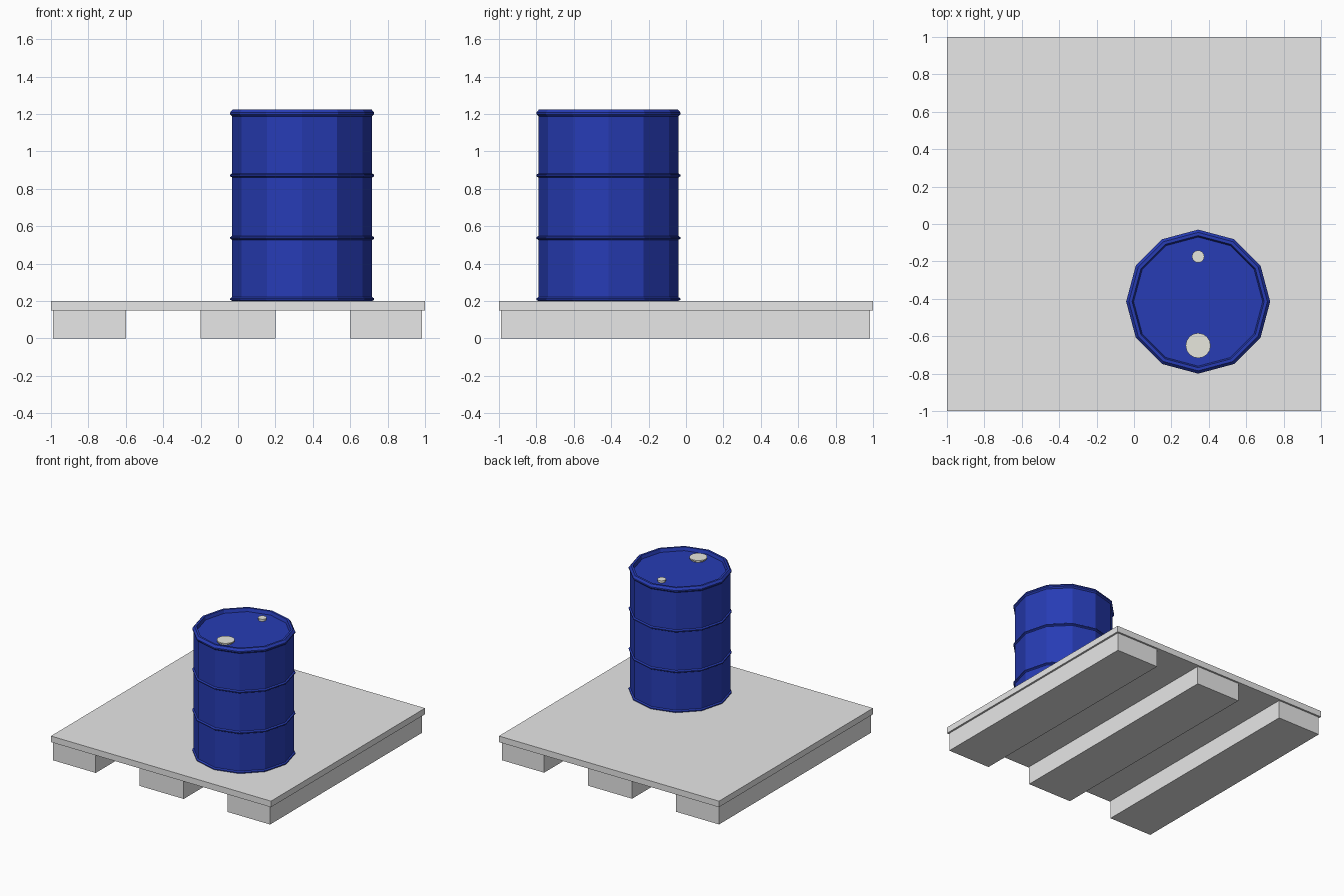
import bpy, bmesh, math

if "Cube" in bpy.data.objects:
    bpy.data.objects.remove(bpy.data.objects["Cube"])


def material(name, rgb):
    m = bpy.data.materials.new(name)
    m.diffuse_color = (*rgb, 1)
    m.use_nodes = True
    m.node_tree.nodes["Principled BSDF"].inputs["Base Color"].default_value = m.diffuse_color
    return m


blue = material("drum blue", (0.02, 0.045, 0.46))
grey = material("pallet grey", (0.8, 0.8, 0.8))
cream = material("cap off white", (0.8, 0.8, 0.73))


def finish(name, bm, mat):
    bmesh.ops.recalc_face_normals(bm, faces=bm.faces)
    me = bpy.data.meshes.new(name)
    bm.to_mesh(me)
    bm.free()
    me.materials.append(mat)
    ob = bpy.data.objects.new(name, me)
    bpy.context.collection.objects.link(ob)
    return ob


def box(name, x0, x1, y0, y1, z0, z1, mat):
    bm = bmesh.new()
    bmesh.ops.create_cube(bm, size=1)
    for v in bm.verts:
        v.co = ((x0 + x1) / 2 + v.co.x * (x1 - x0),
                (y0 + y1) / 2 + v.co.y * (y1 - y0),
                (z0 + z1) / 2 + v.co.z * (z1 - z0))
    return finish(name, bm, mat)


def lathe(name, cx, cy, profile, sides, mat):
    """Turn (radius, z) points around a vertical axis and cap both ends."""
    bm = bmesh.new()
    angles = [2 * math.pi * i / sides for i in range(sides)]
    rings = [[bm.verts.new((cx + r * math.cos(a), cy + r * math.sin(a), z))
              for a in angles] for r, z in profile]
    for lo, hi in zip(rings, rings[1:]):
        for i in range(sides):
            j = (i + 1) % sides
            bm.faces.new((lo[i], lo[j], hi[j], hi[i]))
    bm.faces.new(rings[0][::-1])
    bm.faces.new(rings[-1])
    return finish(name, bm, mat)


# Pallet: deck and three runners
box("pallet_deck", -1, 1, -1, 1, 0.15, 0.2, grey)
for name, x0, x1 in (("left", -0.99, -0.6), ("middle", -0.2, 0.2), ("right", 0.6, 0.985)):
    box("pallet_runner_" + name, x0, x1, -0.99, 0.985, 0, 0.15, grey)

# Drum: twelve-sided body with hoops and a recessed lid
CX, CY, R, HOOP = 0.343, -0.415, 0.374, 0.385
profile = [(R, 0.2), (HOOP, 0.206), (HOOP, 0.214), (R, 0.221)]
for z in (0.537, 0.871):
    profile += [(R, z - 0.011), (HOOP, z - 0.004), (HOOP, z + 0.004), (R, z + 0.011)]
profile += [(R, 1.187), (HOOP, 1.198), (HOOP, 1.208), (0.37, 1.225),
            (0.353, 1.225), (0.345, 1.198)]
lathe("drum", CX, CY, profile, 12, blue)

# Screw caps on the lid
for name, y, r in (("large_cap", -0.65, 0.067), ("small_cap", -0.174, 0.033)):
    lathe(name, CX, y, [(r * 0.85, 1.195), (r * 0.85, 1.206), (r, 1.208), (r, 1.218)], 16, cream)
